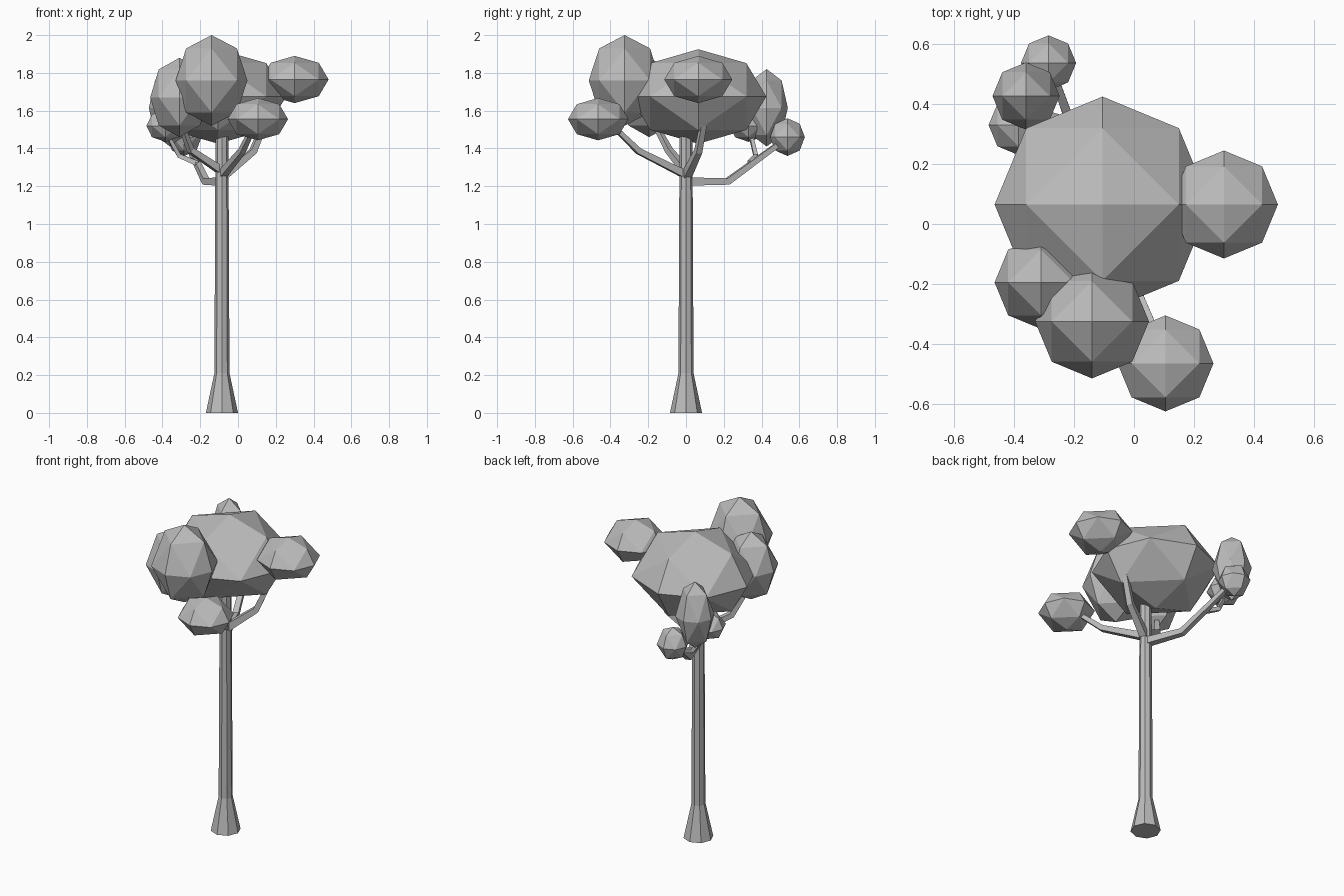
import bpy, bmesh
from itertools import product
from math import pi, cos, sin
from mathutils import Vector

if "Cube" in bpy.data.objects:
    bpy.data.objects.remove(bpy.data.objects["Cube"])

# One plain grey for the whole tree
GREY = (0.5, 0.5, 0.5, 1)
grey = bpy.data.materials.new("plain_grey")
grey.use_nodes = True
grey.diffuse_color = GREY
grey.node_tree.nodes["Principled BSDF"].inputs["Base Color"].default_value = GREY


def finish(name, bm):
    bmesh.ops.recalc_face_normals(bm, faces=bm.faces)
    mesh = bpy.data.meshes.new(name)
    bm.to_mesh(mesh)
    bm.free()
    mesh.materials.append(grey)
    obj = bpy.data.objects.new(name, mesh)
    bpy.context.collection.objects.link(obj)
    return obj


def loft(name, rings):
    """Skin closed rings of points and cap both ends."""
    bm = bmesh.new()
    loops = [[bm.verts.new(p) for p in ring] for ring in rings]
    for a, b in zip(loops, loops[1:]):
        for i in range(len(a)):
            j = (i + 1) % len(a)
            bm.faces.new((a[i], a[j], b[j], b[i]))
    bm.faces.new(loops[0])
    bm.faces.new(loops[-1])
    return finish(name, bm)


def foliage(name, centre, width, height):
    """Once-divided octahedron, stretched in z."""
    bm = bmesh.new()
    for p in product((-1, 0, 1), repeat=3):
        if sum(map(abs, p)) in (1, 2):
            v = Vector(p).normalized()
            bm.verts.new(Vector(centre) + Vector((v.x * width, v.y * width, v.z * height)))
    bmesh.ops.convex_hull(bm, input=bm.verts)
    finish(name, bm)


def branch(name, path, start, end):
    """Tapered square limb along a path."""
    pts = [Vector(p) for p in path]
    last = len(pts) - 1
    rings = []
    for i, p in enumerate(pts):
        before = (p - pts[i - 1]).normalized() if i else Vector()
        after = (pts[i + 1] - p).normalized() if i < last else Vector()
        along = (before + after).normalized()
        side = along.cross(Vector((0, 0, 1))).normalized()
        up = side.cross(along)
        r = start + (end - start) * i / last
        rings.append([p + r * (side * a + up * b)
                      for a, b in ((-1, -1), (1, -1), (1, 1), (-1, 1))])
    loft(name, rings)


# Trunk with flared foot
TRUNK_X = -0.085
loft("trunk", [[(TRUNK_X + r * cos(k * pi / 4), r * sin(k * pi / 4), z) for k in range(8)]
               for r, z in ((0.085, 0), (0.04, 0.21), (0.034, 1.52))])

# Branches
branch("back_branch", [(TRUNK_X, 0, 1.225), (-0.17, 0.22, 1.225), (-0.27, 0.5, 1.43)], 0.022, 0.013)
branch("back_twig", [(-0.21, 0.34, 1.32), (-0.31, 0.37, 1.36), (-0.38, 0.34, 1.48)], 0.014, 0.009)
branch("front_branch", [(TRUNK_X, 0, 1.26), (0.02, -0.25, 1.385), (0.09, -0.4, 1.53)], 0.02, 0.011)
branch("right_front_branch", [(TRUNK_X, 0, 1.28), (-0.25, -0.09, 1.39), (-0.3, -0.16, 1.52)], 0.02, 0.012)
branch("left_branch", [(TRUNK_X, 0, 1.25), (0.08, 0.065, 1.385), (0.2, 0.12, 1.68)], 0.022, 0.012)

# Foliage clumps
foliage("crown_foliage", (-0.105, 0.065, 1.675), 0.36, 0.25)
foliage("left_foliage", (0.3, 0.065, 1.765), 0.18, 0.125)
foliage("tall_front_foliage", (-0.14, -0.325, 1.76), 0.19, 0.24)
foliage("low_front_foliage", (0.105, -0.465, 1.555), 0.16, 0.112)
foliage("right_front_foliage", (-0.31, -0.195, 1.67), 0.155, 0.21)
foliage("tall_back_foliage", (-0.36, 0.427, 1.615), 0.112, 0.205)
foliage("low_back_foliage", (-0.285, 0.537, 1.46), 0.092, 0.1)
foliage("small_back_foliage", (-0.385, 0.33, 1.52), 0.1, 0.085)
